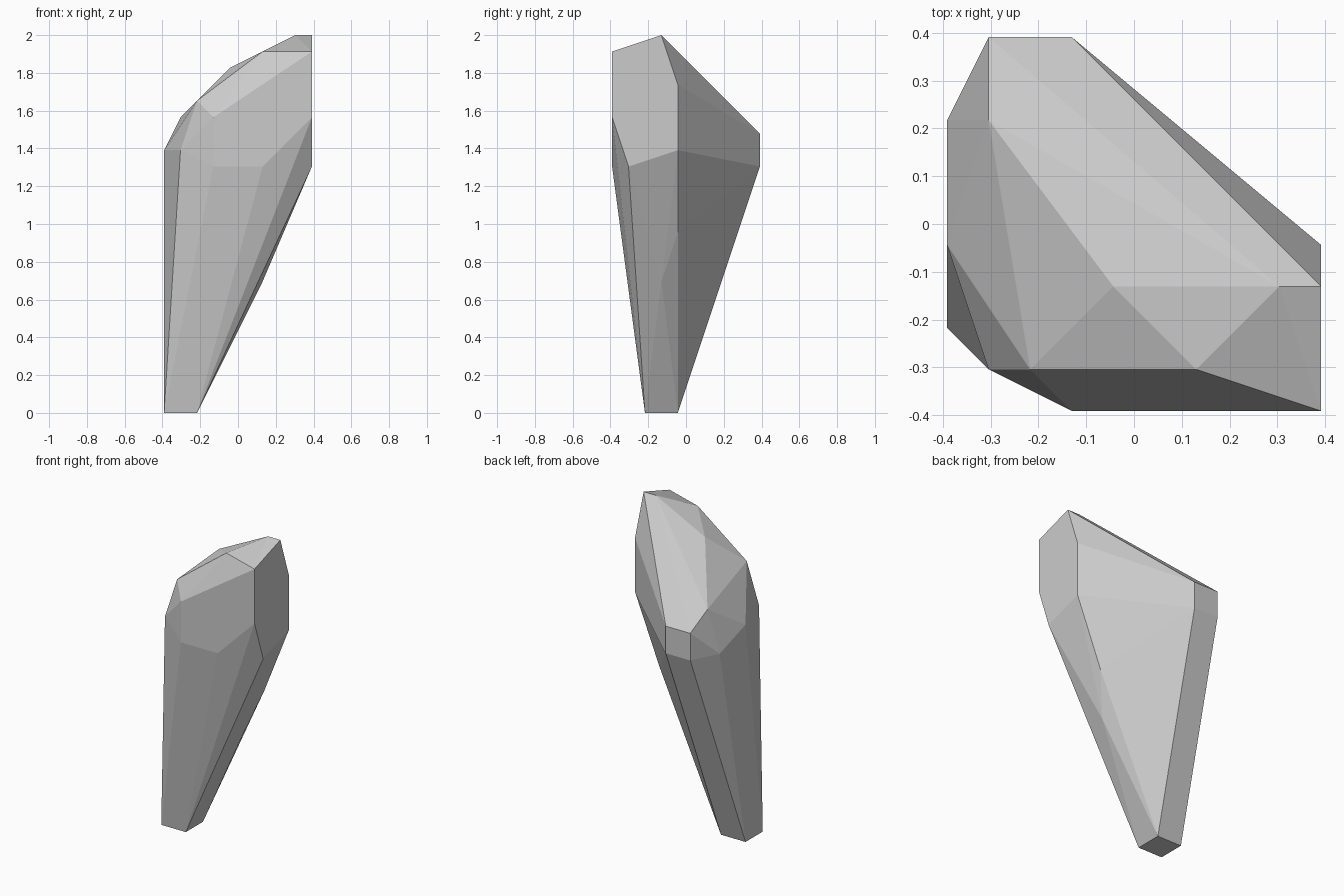
import bpy, bmesh

if "Cube" in bpy.data.objects:
    bpy.data.objects.remove(bpy.data.objects["Cube"])

U = 2 / 23  # grid step: the stone is 23 steps tall and 9 wide


def corner(bm, x, y, z):
    """Add a corner given in grid steps, measured from the left/front/bottom."""
    bm.verts.new(((x - 4.5) * U, (y - 4.5) * U, z * U))


bm = bmesh.new()

# square foot
for x in (0, 2):
    for y in (2, 4):
        corner(bm, x, y, 0)

# rear facet
for x in (1, 3):
    for z in (15, 17):
        corner(bm, x, 9, z)

# front facet
for x, z in ((3, 18), (3, 15), (6, 15), (9, 18), (9, 22)):
    corner(bm, x, 0, z)

# right facet
for y, z in ((1, 15), (4, 16), (4, 20), (3, 23)):
    corner(bm, 9, y, z)

# left side
for x, y, z in ((0, 4, 16), (0, 7, 15), (1, 1, 16)):
    corner(bm, x, y, z)

# crown
for x, y, z in ((8, 3, 23), (6, 1, 22), (4, 3, 21), (2, 1, 19), (1, 7, 18)):
    corner(bm, x, y, z)

# slight bulge on the lower right edge
for x, y, z in ((6, 3, 8), (7, 4, 11)):
    corner(bm, x, y, z)

# skin of flat facets
bmesh.ops.convex_hull(bm, input=bm.verts[:])
bmesh.ops.recalc_face_normals(bm, faces=bm.faces[:])
bmesh.ops.dissolve_limit(bm, angle_limit=0.002, verts=bm.verts[:], edges=bm.edges[:])

mesh = bpy.data.meshes.new("faceted_stone")
bm.to_mesh(mesh)
bm.free()
stone = bpy.data.objects.new("faceted_stone", mesh)
bpy.context.collection.objects.link(stone)
